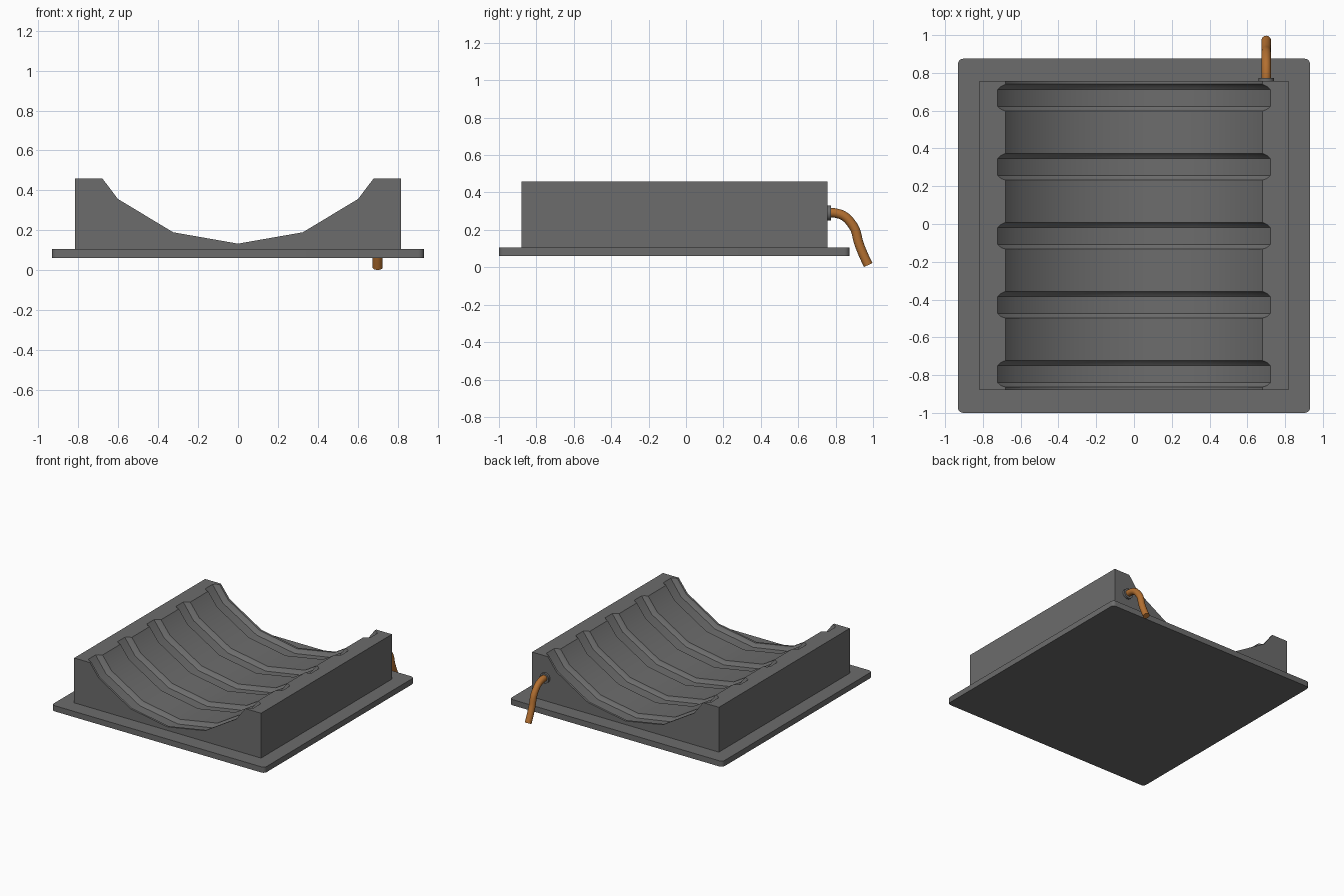
import bpy, bmesh, math
from mathutils import Vector

if "Cube" in bpy.data.objects:
    bpy.data.objects.remove(bpy.data.objects["Cube"])


def material(name, rgb):
    m = bpy.data.materials.new(name)
    m.diffuse_color = (*rgb, 1)
    m.use_nodes = True
    m.node_tree.nodes["Principled BSDF"].inputs["Base Color"].default_value = m.diffuse_color
    return m


GREY = material("dark_grey", (0.15, 0.15, 0.15))
COPPER = material("copper_orange", (0.45, 0.16, 0.03))


def finish(bm, name, mat, angle=30):
    bmesh.ops.recalc_face_normals(bm, faces=bm.faces)
    me = bpy.data.meshes.new(name)
    bm.to_mesh(me)
    bm.free()
    ob = bpy.data.objects.new(name, me)
    bpy.context.collection.objects.link(ob)
    me.materials.append(mat)
    bpy.ops.object.select_all(action='DESELECT')
    ob.select_set(True)
    bpy.context.view_layer.objects.active = ob
    bpy.ops.object.shade_smooth_by_angle(angle=math.radians(angle))
    return ob


def loft(bm, sections):
    """Join closed cross-sections and cap both ends."""
    rings = [[bm.verts.new(p) for p in s] for s in sections]
    n = len(rings[0])
    for a, b in zip(rings, rings[1:]):
        for i in range(n):
            j = (i + 1) % n
            bm.faces.new((a[i], a[j], b[j], b[i]))
    bm.faces.new(rings[0])
    bm.faces.new(rings[-1])


# Base plate with rounded corners
bm = bmesh.new()
outline = []
r = 0.028
for k, (sx, sy) in enumerate([(1, 1), (-1, 1), (-1, -1), (1, -1)]):
    cx, cy = sx * (0.932 - r), -0.0625 + sy * (0.9375 - r)
    for i in range(6):
        a = math.radians(90 * k + 18 * i)
        outline.append((cx + r * math.cos(a), cy + r * math.sin(a)))
loft(bm, [[(x, y, z) for x, y in outline] for z in (0.06, 0.105)])
finish(bm, "base_plate", GREY)

# Cradle block: faceted trough with five shallow grooves across it
RIDGE = [(0.68, 0.46), (0.602, 0.357), (0.325, 0.19), (0, 0.133)]
GROOVE = [(0.722, 0.46), (0.632, 0.337), (0.335, 0.162), (0, 0.106)]


def cradle_section(y, depth):
    half = [(a + (c - a) * depth, b + (d - b) * depth)
            for (a, b), (c, d) in zip(RIDGE, GROOVE)]
    pts = [(0.818, 0.105), (0.818, 0.46)] + half
    pts += [(-x, z) for x, z in reversed(half[:-1])]
    pts += [(-0.818, 0.46), (-0.818, 0.105)]
    return [(x, y, z) for x, z in pts]


stations = [(-0.88, 0)]
for i in range(5):
    top = -0.722 + 0.3655 * i
    stations += [(top - 0.142, 0), (top - 0.134, 0.55), (top - 0.118, 1),
                 (top - 0.028, 1), (top - 0.012, 0.6), (top, 0)]
stations.append((0.757, 0))
bm = bmesh.new()
loft(bm, [cradle_section(y, d) for y, d in stations])
finish(bm, "cradle_block", GREY)


def tube(name, mat, path, radius, sides):
    """Round tube along a path in the y-z plane."""
    bm = bmesh.new()
    sections = []
    for i, p in enumerate(path):
        t = (path[min(i + 1, len(path) - 1)] - path[max(i - 1, 0)]).normalized()
        side = Vector((1, 0, 0))
        up = side.cross(t)
        sections.append([p + radius * (side * math.cos(a) + up * math.sin(a))
                         for a in (2 * math.pi * k / sides for k in range(sides))])
    loft(bm, sections)
    return finish(bm, name, mat)


# Cable collar on the back face
tube("cable_collar", GREY, [Vector((0.7, y, 0.29)) for y in (0.75, 0.774)], 0.04, 20)

# Drooping cable, smoothed through a few points
knots = [(0.75, 0.29), (0.80, 0.29), (0.855, 0.267), (0.903, 0.205),
         (0.922, 0.135), (0.945, 0.075), (0.974, 0.012)]
K = [Vector((0.7, y, z)) for y, z in knots]
K = [2 * K[0] - K[1]] + K + [2 * K[-1] - K[-2]]
path = []
for a, b, c, d in zip(K, K[1:], K[2:], K[3:]):
    for s in range(4):
        t = s / 4
        path.append(0.5 * (2 * b + (c - a) * t + (2 * a - 5 * b + 4 * c - d) * t ** 2
                           + (3 * b - a - 3 * c + d) * t ** 3))
path.append(K[-2])
tube("cable", COPPER, path, 0.025, 16)
